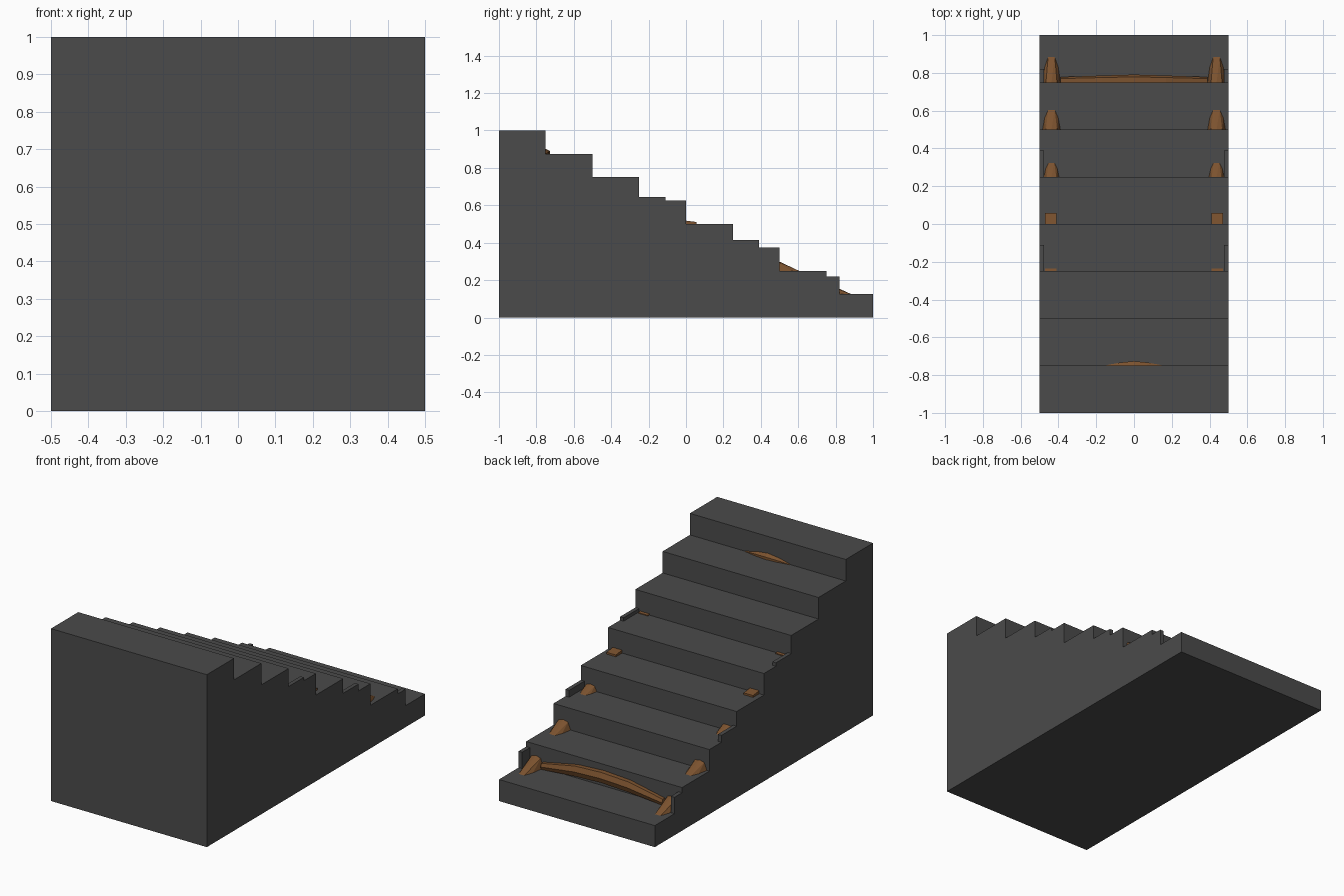
import bpy, bmesh

if "Cube" in bpy.data.objects:
    bpy.data.objects.remove(bpy.data.objects["Cube"])


def material(name, rgb):
    m = bpy.data.materials.new(name)
    m.diffuse_color = (*rgb, 1)
    m.use_nodes = True
    m.node_tree.nodes["Principled BSDF"].inputs["Base Color"].default_value = m.diffuse_color
    return m


GREY = material("dark_grey", (0.07, 0.07, 0.07))
BROWN = material("wood_brown", (0.20, 0.085, 0.028))
EMBED = 0.003  # how far trim sinks into the risers


def finish(bm, name, mat):
    bmesh.ops.recalc_face_normals(bm, faces=bm.faces[:])
    me = bpy.data.meshes.new(name)
    bm.to_mesh(me)
    bm.free()
    me.materials.append(mat)
    ob = bpy.data.objects.new(name, me)
    bpy.context.collection.objects.link(ob)
    return ob


def loft(name, sections, mat):
    """Skin closed rings that all have the same number of points."""
    bm = bmesh.new()
    rings = [[bm.verts.new(p) for p in s] for s in sections]
    n = len(rings[0])
    for a, b in zip(rings, rings[1:]):
        for i in range(n):
            j = (i + 1) % n
            bm.faces.new((a[i], a[j], b[j], b[i]))
    bm.faces.new(rings[0])
    bm.faces.new(rings[-1])
    return finish(bm, name, mat)


def hull(name, pts, mat):
    bm = bmesh.new()
    verts = [bm.verts.new(p) for p in pts]
    res = bmesh.ops.convex_hull(bm, input=verts)
    junk = [v for v in res["geom_interior"] if isinstance(v, bmesh.types.BMVert)]
    bmesh.ops.delete(bm, geom=junk, context='VERTS')
    bmesh.ops.dissolve_limit(bm, angle_limit=0.01, verts=bm.verts[:], edges=bm.edges[:])
    return finish(bm, name, mat)


# Solid staircase: eight steps climbing towards the front
profile = [(1, 0), (-1, 0)]
for i in range(8):
    z = 1 - i * 0.125
    profile += [(-1 + i * 0.25, z), (-0.75 + i * 0.25, z)]
profile = [p for k, p in enumerate(profile) if p not in profile[:k]]
loft("staircase", [[(x, y, z) for y, z in profile] for x in (-0.5, 0.5)], GREY)

for side, s in (("left", -1), ("right", 1)):
    # Thin side plates standing on every second tread
    for k, (y0, y1, z0, z1) in enumerate([(-0.25, -0.11, 0.625, 0.645),
                                          (0.25, 0.39, 0.375, 0.415),
                                          (0.75, 0.82, 0.125, 0.22)]):
        hull(f"side_plate_{side}_{k}",
             [(s * x, y, z) for x in (0.477, 0.5) for y in (y0 - EMBED, y1)
              for z in (z0 - EMBED, z1)], GREY)

    # Tapered wooden feet poking out of the risers: y, tread z, half width, height, length
    for k, (y, z, w, h, l) in enumerate([(0.25, 0.375, 0.042, 0.035, 0.08),
                                         (0.5, 0.25, 0.049, 0.05, 0.11),
                                         (0.75, 0.125, 0.049, 0.062, 0.14)]):
        y0, z0, c = y - EMBED, z - EMBED, 0.437
        pts = [(c - w, y0, z0), (c - 0.6 * w, y0, z + 0.85 * h), (c, y0, z + h),
               (c + 0.6 * w, y0, z + 0.85 * h), (c + w, y0, z0),
               (c - 0.75 * w, y + 0.6 * l, z0), (c + 0.75 * w, y + 0.6 * l, z0),
               (c - 0.35 * w, y + l, z0), (c + 0.35 * w, y + l, z0)]
        hull(f"foot_{side}_{k}", [(s * a, b, d) for a, b, d in pts], BROWN)

    # Small blocks on the middle treads
    for k, (y, z, l, h) in enumerate([(0, 0.5, 0.057, 0.018), (-0.25, 0.625, 0.015, 0.008)]):
        hull(f"block_{side}_{k}",
             [(s * x, b, d) for x in (0.41, 0.47)
              for b, d in ((y - EMBED, z - EMBED), (y - EMBED, z + h),
                           (y + l, z + 0.6 * h), (y + l, z - EMBED))], BROWN)

# Arched crossbar on the lowest tread: x, top, bottom, depth
bar = [(-0.39, 0.16, 0.124, 0.028), (-0.17, 0.205, 0.145, 0.036), (0, 0.215, 0.155, 0.041),
       (0.17, 0.205, 0.145, 0.036), (0.39, 0.16, 0.124, 0.028)]
loft("lower_crossbar",
     [[(x, 0.75 - EMBED, b), (x, 0.75 + 0.7 * d, b), (x, 0.75 + d, (t + b) / 2),
       (x, 0.75 + 0.7 * d, t), (x, 0.75 - EMBED, t)] for x, t, b, d in bar], BROWN)

# Tip of the curved crossbar showing under the top step: x, top, depth
tip = [(-0.145, 0.877, 0.003), (-0.07, 0.896, 0.017), (0, 0.904, 0.024),
       (0.07, 0.896, 0.017), (0.145, 0.877, 0.003)]
loft("upper_crossbar",
     [[(x, -0.75 - EMBED, 0.872), (x, -0.75 + d, 0.872),
       (x, -0.75 + d, (t + 0.875) / 2), (x, -0.75 - EMBED, t)] for x, t, d in tip], BROWN)
